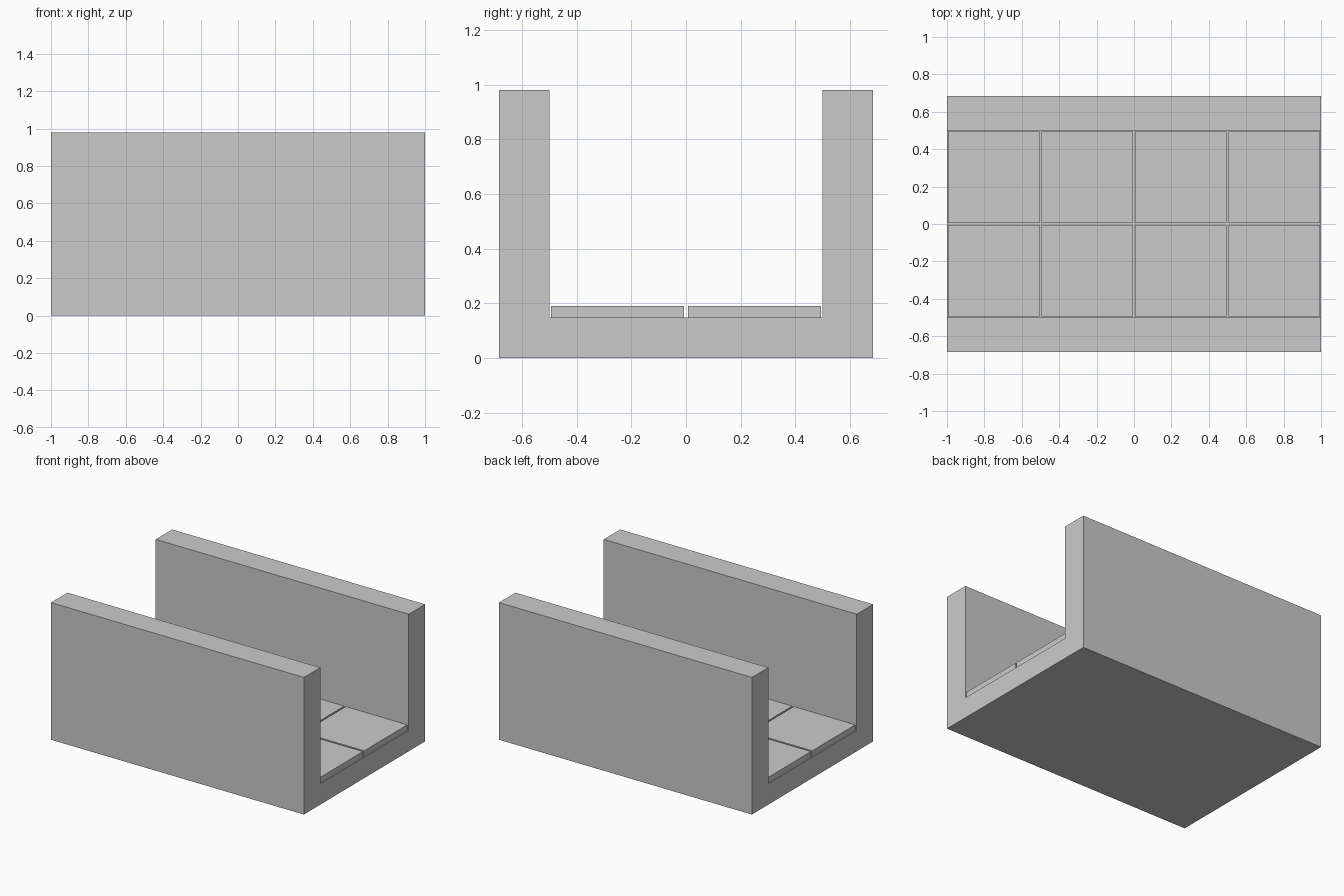
import bpy
import bmesh

default = bpy.data.objects.get("Cube")
if default:
    bpy.data.objects.remove(default, do_unlink=True)

grey = bpy.data.materials.new("stone grey")
grey.use_nodes = True
colour = (0.6, 0.6, 0.6, 1)
grey.diffuse_color = colour
grey.node_tree.nodes["Principled BSDF"].inputs["Base Color"].default_value = colour

LENGTH, HALF_WIDTH, HEIGHT = 2.0, 0.684, 0.98
HALF_CHANNEL, FLOOR = 0.499, 0.148
TILE, PITCH, TILE_HEIGHT = 0.487, 0.5, 0.042


def add_object(name, bm):
    bmesh.ops.recalc_face_normals(bm, faces=bm.faces)
    mesh = bpy.data.meshes.new(name)
    bm.to_mesh(mesh)
    bm.free()
    mesh.materials.append(grey)
    obj = bpy.data.objects.new(name, mesh)
    bpy.context.collection.objects.link(obj)
    return obj


# U-shaped channel: half profile mirrored, then extruded along x
half = [(HALF_WIDTH, 0), (HALF_WIDTH, HEIGHT),
        (HALF_CHANNEL, HEIGHT), (HALF_CHANNEL, FLOOR)]
profile = half + [(-y, z) for y, z in reversed(half)]
bm = bmesh.new()
end = bm.faces.new([bm.verts.new((-LENGTH / 2, y, z)) for y, z in profile])
extruded = bmesh.ops.extrude_face_region(bm, geom=[end], use_keep_orig=True)
moved = [v for v in extruded["geom"] if isinstance(v, bmesh.types.BMVert)]
bmesh.ops.translate(bm, verts=moved, vec=(LENGTH, 0, 0))
add_object("channel_walls_and_base", bm)

# Two rows of four square floor tiles with narrow gaps
for row in range(2):
    for column in range(4):
        bm = bmesh.new()
        bmesh.ops.create_cube(bm, size=1)
        bmesh.ops.scale(bm, verts=bm.verts, vec=(TILE, TILE, TILE_HEIGHT))
        tile = add_object(f"floor_tile_{row + 1}_{column + 1}", bm)
        tile.location = ((column - 1.5) * PITCH, (row - 0.5) * PITCH,
                         FLOOR + TILE_HEIGHT / 2)
